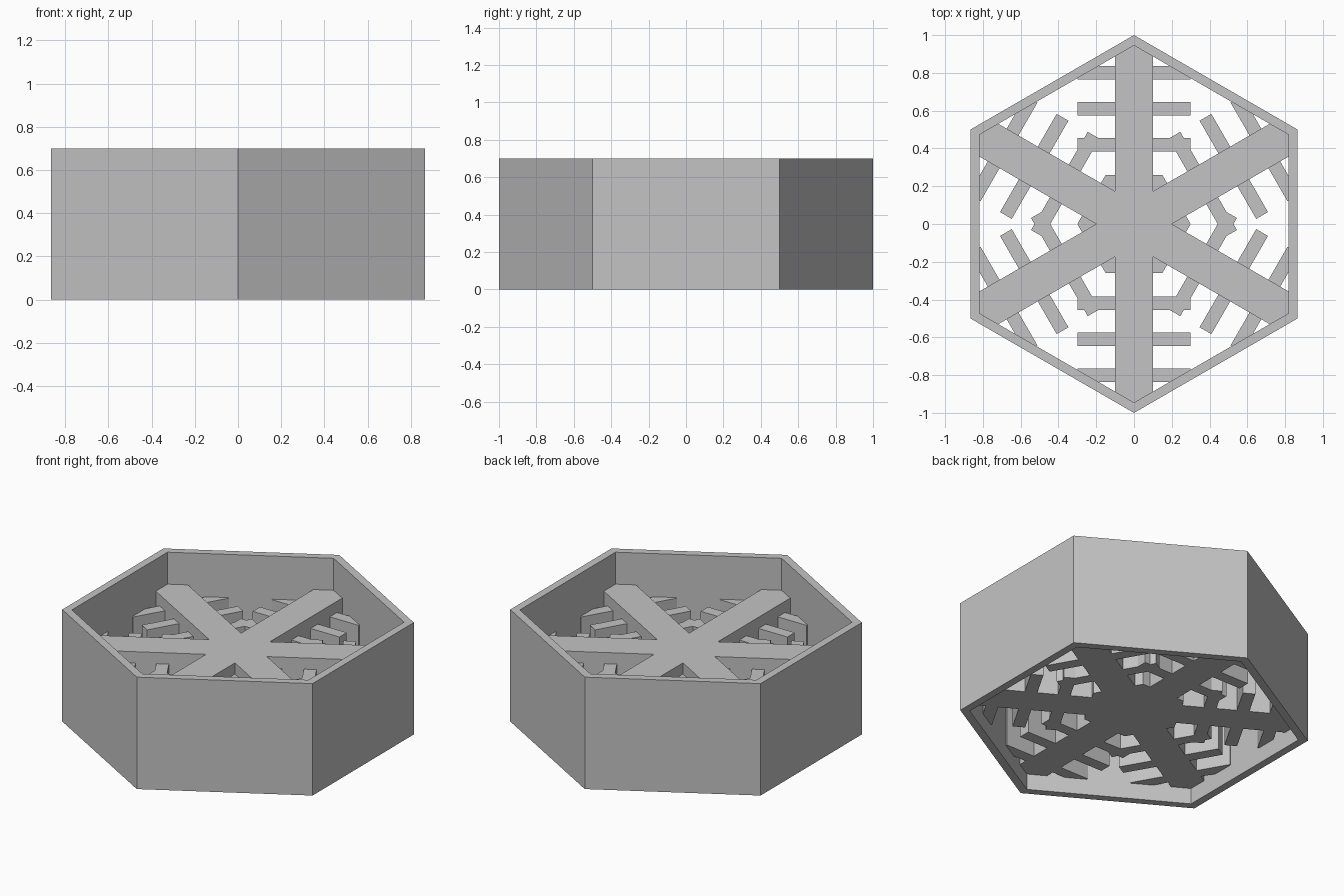
import bpy
import bmesh
import math
from mathutils import Matrix, Vector

cube = bpy.data.objects.get("Cube")
if cube:
    bpy.data.objects.remove(cube, do_unlink=True)

grey = bpy.data.materials.new("plain grey")
grey.use_nodes = True
grey.diffuse_color = (0.55, 0.55, 0.55, 1)
grey.node_tree.nodes["Principled BSDF"].inputs["Base Color"].default_value = grey.diffuse_color

HEIGHT = 0.7
FLAKE_BASE = 0.1
ARM_TOP = 0.5
BAR_TOP = 0.43
REACH = 0.96          # flake radius, slightly embedded in the wall
SLOPE = math.sqrt(3)  # wall run per unit of rise beside an arm


def spin(point, step):
    """Turn a 2D point about the centre by a number of sixty-degree steps."""
    return (Matrix.Rotation(math.radians(60 * step), 2) @ Vector(point)).to_tuple()


def hexagon(radius, first=(0, 1)):
    return [spin((first[0] * radius, first[1] * radius), i) for i in range(6)]


def add_object(name, bm):
    bmesh.ops.recalc_face_normals(bm, faces=bm.faces)
    mesh = bpy.data.meshes.new(name)
    bm.to_mesh(mesh)
    bm.free()
    mesh.materials.append(grey)
    obj = bpy.data.objects.new(name, mesh)
    bpy.context.collection.objects.link(obj)
    return obj


def prisms(name, outlines, bottom, top):
    """Extrude flat outlines from bottom to top as one object."""
    bm = bmesh.new()
    for outline in outlines:
        face = bm.faces.new([bm.verts.new((x, y, bottom)) for x, y in outline])
        grown = bmesh.ops.extrude_face_region(bm, geom=[face], use_keep_orig=True)
        verts = [v for v in grown["geom"] if isinstance(v, bmesh.types.BMVert)]
        bmesh.ops.translate(bm, verts=verts, vec=(0, 0, top - bottom))
    return add_object(name, bm)


# Hexagonal wall, open at top and bottom
bm = bmesh.new()
rings = [[bm.verts.new((x, y, z)) for x, y in hexagon(r)]
         for r, z in ((1, 0), (1, HEIGHT), (0.945, HEIGHT), (0.945, 0))]
for a, b in zip(rings, rings[1:] + rings[:1]):
    for i in range(6):
        j = (i + 1) % 6
        bm.faces.new((a[i], a[j], b[j], b[i]))
add_object("hexagonal_wall", bm)

# Six-armed star with pointed arm ends that meet the wall corners
half = 0.1
shoulder = REACH - half / SLOPE
arm = [(half, half * SLOPE), (half, shoulder), (0, REACH), (-half, shoulder)]
star = [spin(p, i) for i in range(6) for p in arm]
prisms("star_arms", [star], FLAKE_BASE, ARM_TOP)

# Solid hexagon at the heart of the star
prisms("centre_hexagon", [hexagon(0.3, (1, 0))], FLAKE_BASE, BAR_TOP)

# Cross bars on every arm, trimmed where they run into the wall
length, width = 0.3, 0.036
for name, radius in (("inner_bars", 0.42), ("middle_bars", 0.61), ("outer_bars", 0.8)):
    low, high = radius - width, radius + width
    side = [(length, low), (length, min(high, REACH - length / SLOPE))]
    if side[1][1] < high:
        side.append(((REACH - high) * SLOPE, high))
    bar = side + [(-x, y) for x, y in reversed(side)]
    prisms(name, [[spin(p, i) for p in bar] for i in range(6)], FLAKE_BASE, BAR_TOP)
